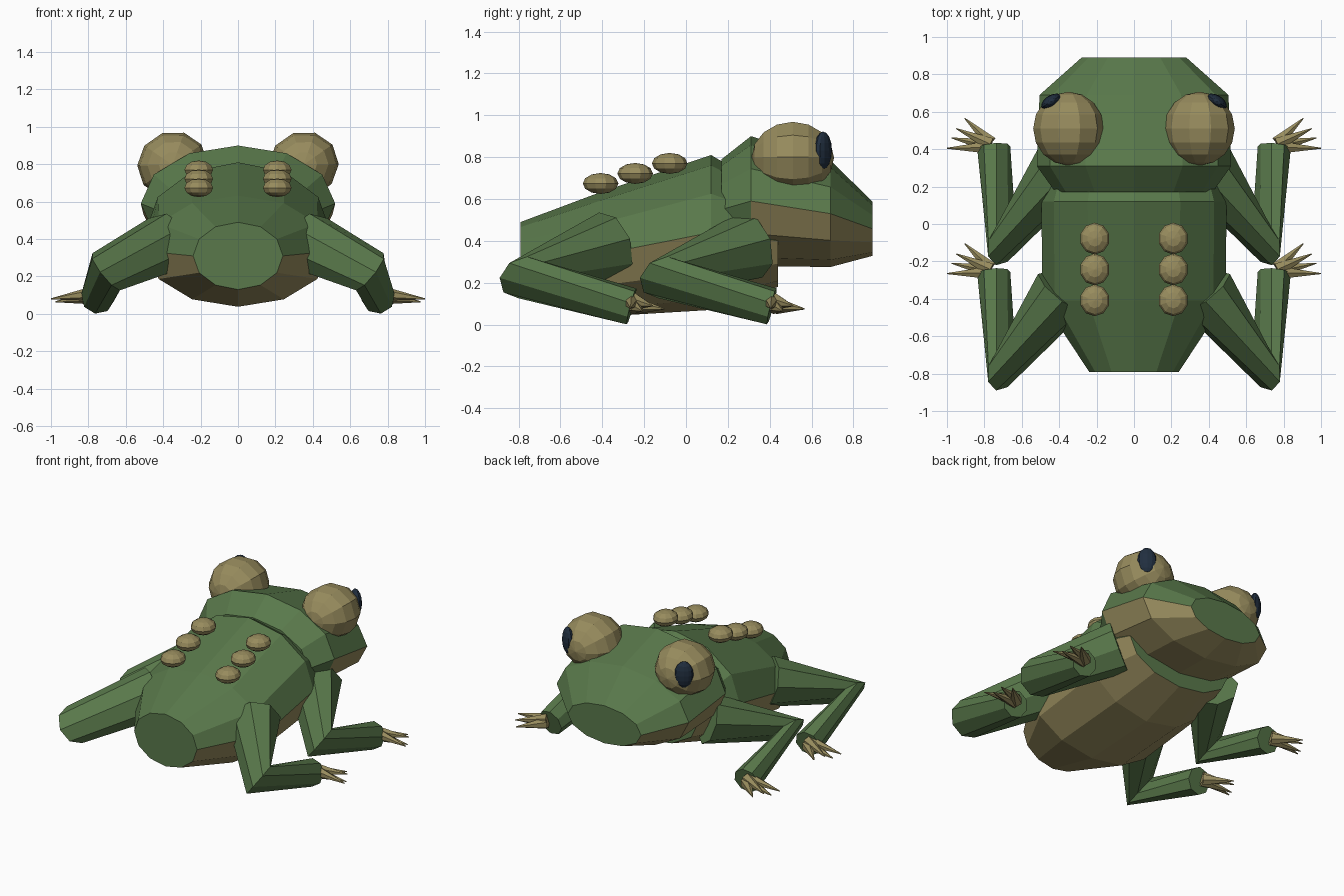
import bpy
import bmesh
import math
from mathutils import Vector, Matrix

cube = bpy.data.objects.get("Cube")
if cube:
    bpy.data.objects.remove(cube, do_unlink=True)


def material(name, rgb):
    m = bpy.data.materials.new(name)
    m.use_nodes = True
    m.diffuse_color = (*rgb, 1)
    m.node_tree.nodes["Principled BSDF"].inputs["Base Color"].default_value = (*rgb, 1)
    return m


GREEN = material("moss green", (0.10, 0.19, 0.07))
TAN = material("olive tan", (0.31, 0.26, 0.11))
NAVY = material("dark navy", (0.015, 0.028, 0.05))


def finish(name, bm, *mats):
    bmesh.ops.recalc_face_normals(bm, faces=bm.faces)
    mesh = bpy.data.meshes.new(name)
    bm.to_mesh(mesh)
    bm.free()
    for m in mats:
        mesh.materials.append(m)
    obj = bpy.data.objects.new(name, mesh)
    bpy.context.collection.objects.link(obj)
    return obj


def loft(name, rings, sides, belly_from=None):
    """Skin rings given as (centre, first half axis, second half axis).
    Strips from number belly_from on get a tan lower half."""
    bm = bmesh.new()
    loops = []
    for c, u, v in rings:
        angles = [2 * math.pi * i / sides for i in range(sides)]
        loops.append([bm.verts.new(c + u * math.sin(a) + v * math.cos(a)) for a in angles])
    for strip, (a, b) in enumerate(zip(loops, loops[1:])):
        for i in range(sides):
            j = (i + 1) % sides
            face = bm.faces.new((a[i], a[j], b[j], b[i]))
            lower = sides / 4 <= i < sides * 3 / 4
            if belly_from is not None and strip >= belly_from and lower:
                face.material_index = 1
    bm.faces.new(loops[0])
    bm.faces.new(loops[-1])
    return finish(name, bm, GREEN, TAN)


def trunk(name, sections, belly_from):
    """Upright elliptical sections: (y, half width, centre z, half height)."""
    rings = [(Vector((0, y, z)), Vector((rx, 0, 0)), Vector((0, 0, rz))) for y, rx, z, rz in sections]
    return loft(name, rings, 12, belly_from)


def leg(name, hip, knee, ankle):
    """One bent tube, mitred at the knee."""
    hip, knee, ankle = Vector(hip), Vector(knee), Vector(ankle)
    thigh, shin = (knee - hip).normalized(), (ankle - knee).normalized()
    v = thigh.cross(shin).normalized()
    rings = []
    for centre, along, ru, rv in ((hip, thigh, 0.165, 0.165),
                                  (knee, thigh + shin, 0.115, 0.125),
                                  (ankle, shin, 0.09, 0.09)):
        rings.append((centre, v.cross(along.normalized()) * ru, v * rv))
    return loft(name, rings, 8)


def ball(name, centre, radii, mat, segments=10, rings=8, turn=Matrix()):
    bm = bmesh.new()
    size = Matrix.Diagonal((*radii, 1))
    bmesh.ops.create_uvsphere(bm, u_segments=segments, v_segments=rings, radius=1,
                              matrix=Matrix.Translation(centre) @ turn @ size)
    return finish(name, bm, mat)


def spike(name, start, end, r1, r2, mat):
    start, end = Vector(start), Vector(end)
    axis = end - start
    bm = bmesh.new()
    place = Matrix.Translation((start + end) / 2) @ axis.to_track_quat("Z", "Y").to_matrix().to_4x4()
    bmesh.ops.create_cone(bm, cap_ends=True, segments=6, radius1=r1, radius2=r2,
                          depth=axis.length, matrix=place)
    return finish(name, bm, mat)


# Torso with tan belly, head with tan jaw and green neck
trunk("body", [(-0.79, 0.24, 0.31, 0.18), (-0.41, 0.49, 0.335, 0.297),
               (0.12, 0.495, 0.44, 0.37), (0.44, 0.40, 0.40, 0.22)], 0)
trunk("head", [(0.17, 0.42, 0.55, 0.24), (0.31, 0.52, 0.59, 0.31),
               (0.69, 0.505, 0.53, 0.255), (0.89, 0.28, 0.458, 0.13)], 1)

toe_tips = [(0.905, 0.565, 0.075), (0.95, 0.51, 0.09), (0.975, 0.46, 0.065), (1.0, 0.405, 0.08)]
facing_y = Matrix.Rotation(math.pi / 2, 4, "X") @ Matrix.Rotation(math.radians(18), 4, "Z")

for side, s in (("left", 1), ("right", -1)):
    # Bulging eye and its flat pupil
    ball(f"eye_{side}", (s * 0.35, 0.51, 0.797), (0.19, 0.178, 0.197), TAN, turn=facing_y)
    ball(f"pupil_{side}", (s * 0.443, 0.655, 0.832), (0.06, 0.033, 0.09), NAVY, 12, 8,
         Matrix.Rotation(math.radians(-33 * s), 4, "Z"))

    # Row of bumps down the back
    for n in range(3):
        ball(f"bump_{side}_{n + 1}", (s * 0.21, -0.078 - 0.165 * n, 0.77 - 0.048 * n),
             (0.08, 0.085, 0.05), TAN, 10, 6)

    # Two matching legs, each with splayed toes
    for pair, dy in (("front", 0.0), ("rear", -0.67)):
        def at(x, y, z):
            return (s * x, y + dy, z)

        tag = f"{pair}_{side}"
        leg(f"leg_{tag}", at(0.38, 0.31, 0.38), at(0.705, -0.11, 0.225), at(0.75, 0.41, 0.087))
        for n, tip in enumerate(toe_tips):
            spike(f"toe_{tag}_{n + 1}", at(0.765, 0.41 + 0.008 * (3 - n), 0.09 + 0.02 * (n % 2)),
                  at(*tip), 0.04, 0.003, TAN)
